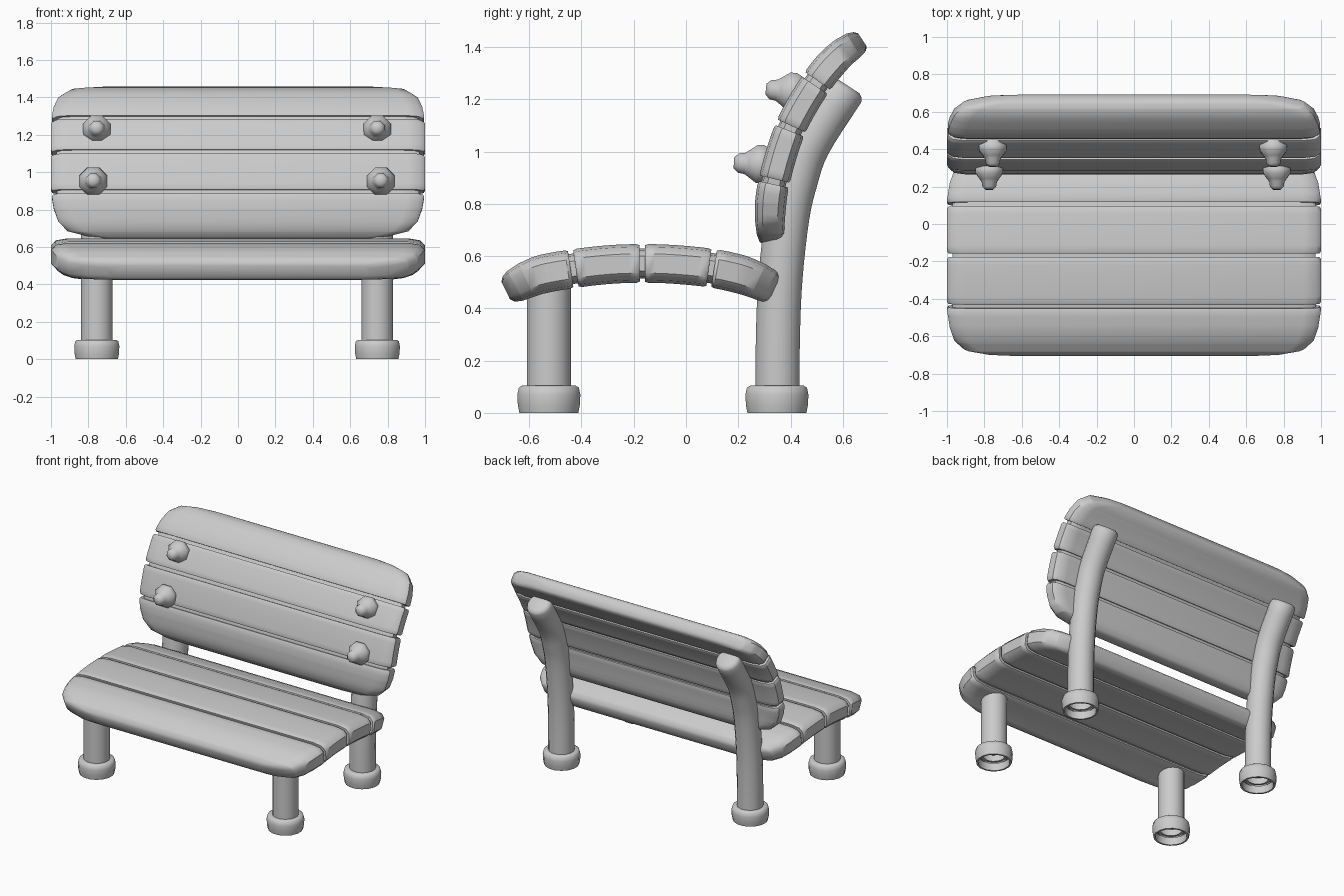
import bpy, bmesh, math
from mathutils import Vector

cube = bpy.data.objects.get("Cube")
if cube:
    bpy.data.objects.remove(cube, do_unlink=True)

grey = bpy.data.materials.new("plain_grey")
grey.use_nodes = True
COLOR = (0.6, 0.6, 0.6, 1)
grey.diffuse_color = COLOR
grey.node_tree.nodes["Principled BSDF"].inputs["Base Color"].default_value = COLOR


def loft(name, rings, cap_start=True, cap_end=True, angle=40):
    """Skin a list of equal-length closed rings."""
    bm = bmesh.new()
    rows = [[bm.verts.new(p) for p in ring] for ring in rings]
    n = len(rows[0])
    for a, b in zip(rows, rows[1:]):
        for i in range(n):
            j = (i + 1) % n
            bm.faces.new((a[i], a[j], b[j], b[i]))
    if cap_start:
        bm.faces.new(rows[0][::-1])
    if cap_end:
        bm.faces.new(rows[-1])
    bmesh.ops.recalc_face_normals(bm, faces=bm.faces)
    mesh = bpy.data.meshes.new(name)
    bm.to_mesh(mesh)
    bm.free()
    mesh.materials.append(grey)
    obj = bpy.data.objects.new(name, mesh)
    bpy.context.collection.objects.link(obj)
    bpy.ops.object.select_all(action='DESELECT')
    obj.select_set(True)
    bpy.context.view_layer.objects.active = obj
    bpy.ops.object.shade_smooth_by_angle(angle=math.radians(angle))
    return obj


def spline(points, steps=8):
    """Catmull-Rom curve through (y, z) points."""
    p = [Vector(q) for q in points]
    p = [2 * p[0] - p[1]] + p + [2 * p[-1] - p[-2]]
    out = []
    for a, b, c, d in zip(p, p[1:], p[2:], p[3:]):
        for k in range(steps):
            t = k / steps
            out.append(0.5 * (2 * b + (c - a) * t + (2 * a - 5 * b + 4 * c - d) * t ** 2
                              + (3 * b - a - 3 * c + d) * t ** 3))
    return out + [p[-2]]


def lerp_table(table, e):
    for (e0, *a), (e1, *b) in zip(table, table[1:]):
        if e <= e1:
            t = (e - e0) / (e1 - e0)
            return [u + (v - u) * t for u, v in zip(a, b)]
    return table[-1][1:]


# Distance from free edge, half width, thickness factor
EDGE = [(0, 0.70, 0.5), (0.012, 0.80, 0.72), (0.04, 0.91, 0.87),
        (0.09, 0.96, 0.95), (0.16, 0.985, 1), (0.25, 1, 1)]


def board(name, points, half, cuts):
    """Curved board split in planks, with a recessed core in the grooves."""
    line = spline(points)
    lengths = [0]
    for a, b in zip(line, line[1:]):
        lengths.append(lengths[-1] + (b - a).length)
    total = lengths[-1]

    def ring(s, inset=0.0, thin=1.0):
        i = max(k for k in range(len(line) - 1) if lengths[k] <= s + 1e-9)
        tan = (line[i + 1] - line[i]).normalized()
        pos = line[i] + tan * (s - lengths[i])
        nor = Vector((-tan.y, tan.x))
        w, f = lerp_table(EDGE, min(s, total - s))
        w, h = w - inset, half * f * thin
        side = [(w - 0.09, -1), (w - 0.025, -0.86), (w, -0.5),
                (w, 0.5), (w - 0.025, 0.86), (w - 0.09, 1)]
        loop = side + [(-x, n) for x, n in reversed(side)]
        return [(x, *(pos + nor * n * h)) for x, n in loop]

    bounds = [0] + [c * total for c in cuts] + [total]
    gap = 0.01
    for k, (a, b) in enumerate(zip(bounds, bounds[1:])):
        first, last = a == 0, b == total
        a, b = a + (0 if first else gap), b - (0 if last else gap)
        stops = {a, b, a + 0.012, b - 0.012}
        stops |= {a + (b - a) * t / 6 for t in range(1, 6)}
        if first:
            stops |= {row[0] for row in EDGE[:-1]}
        if last:
            stops |= {total - row[0] for row in EDGE[:-1]}
        rings = []
        for s in sorted(stops):
            inner = (s == a and not first) or (s == b and not last)
            rings.append(ring(s, 0.008 if inner else 0, 0.94 if inner else 1))
        loft(f"{name}_plank_{k + 1}", rings)
    lo, hi = 0.1, total - 0.1
    loft(f"{name}_core", [ring(lo + (hi - lo) * t / 16, 0.03, 0.78) for t in range(17)])


def tube(name, x, path, radii, sides=16, **caps):
    """Round sweep along a (y, z) path."""
    rings = []
    for i, (p, r) in enumerate(zip(path, radii)):
        tan = (path[min(i + 1, len(path) - 1)] - path[max(i - 1, 0)]).normalized()
        nor = Vector((tan.y, -tan.x))
        ring = []
        for k in range(sides):
            a = math.tau * (k + 0.5) / sides
            ring.append((x + r * math.cos(a), *(p + nor * r * math.sin(a))))
        rings.append(ring)
    return loft(name, rings, **caps)


# Seat and backrest
board("seat", [(-0.69, 0.468), (-0.57, 0.525), (-0.43, 0.552), (-0.29, 0.568), (-0.165, 0.572),
               (-0.04, 0.568), (0.11, 0.552), (0.24, 0.52), (0.355, 0.465)],
      0.074, (0.254, 0.5, 0.746))
board("backrest", [(0.325, 0.645), (0.322, 0.76), (0.337, 0.885), (0.4, 1.09),
                   (0.5, 1.265), (0.59, 1.37), (0.675, 1.428)],
      0.06, (0.268, 0.506, 0.728))

# Legs, hollow feet and backrest knobs
LEG_R = 0.086
FOOT = [(0.07, 0.05), (0.1, 0.05), (0.103, 0), (0.115, 0), (0.121, 0.03),
        (0.123, 0.07), (0.117, 0.097), (0.105, 0.104), (0.08, 0.104)]
KNOB = [(0.05, -0.03), (0.062, 0), (0.08, 0.03), (0.078, 0.055), (0.055, 0.085),
        (0.044, 0.1), (0.04, 0.125), (0.022, 0.142)]


def lathe(name, origin, axis, profile, sides, closed):
    axis = Vector(axis).normalized()
    u = Vector((1, 0, 0))
    v = axis.cross(u)
    rings = []
    for r, d in profile:
        angles = [math.tau * (k + 0.5) / sides for k in range(sides)]
        rings.append([Vector(origin) + axis * d + (u * math.cos(a) + v * math.sin(a)) * r
                      for a in angles])
    loft(name, rings, closed, closed, 50)


back_path = spline([(0.35, 0.04), (0.352, 0.3), (0.362, 0.52), (0.388, 0.75),
                    (0.42, 0.89), (0.47, 1.03), (0.6, 1.235)], 4)
tip = (back_path[-1] - back_path[-2]).normalized()
back_path += [back_path[-1] + tip * 0.015, back_path[-1] + tip * 0.025]
back_radii = [LEG_R] * (len(back_path) - 2) + [0.078, 0.06]
front_path = [Vector((-0.525, z)) for z in (0.04, 0.3, 0.52)]

for side, x in (("right", -0.755), ("left", 0.745)):
    tube(f"front_leg_{side}", x, front_path, [LEG_R] * 3, cap_start=False)
    tube(f"back_leg_{side}", x, back_path, back_radii, cap_start=False)
    for end, y in (("front", -0.525), ("back", 0.348)):
        lathe(f"{end}_foot_{side}", (x, y, 0), (0, 0, 1), FOOT, 16, False)
    lathe(f"upper_knob_{side}", (x, 0.447, 1.225), (0, -1, 0.1), KNOB, 8, True)
    lathe(f"lower_knob_{side}", (x * 1.025, 0.325, 0.95), (0, -1, 0.05), KNOB, 8, True)
